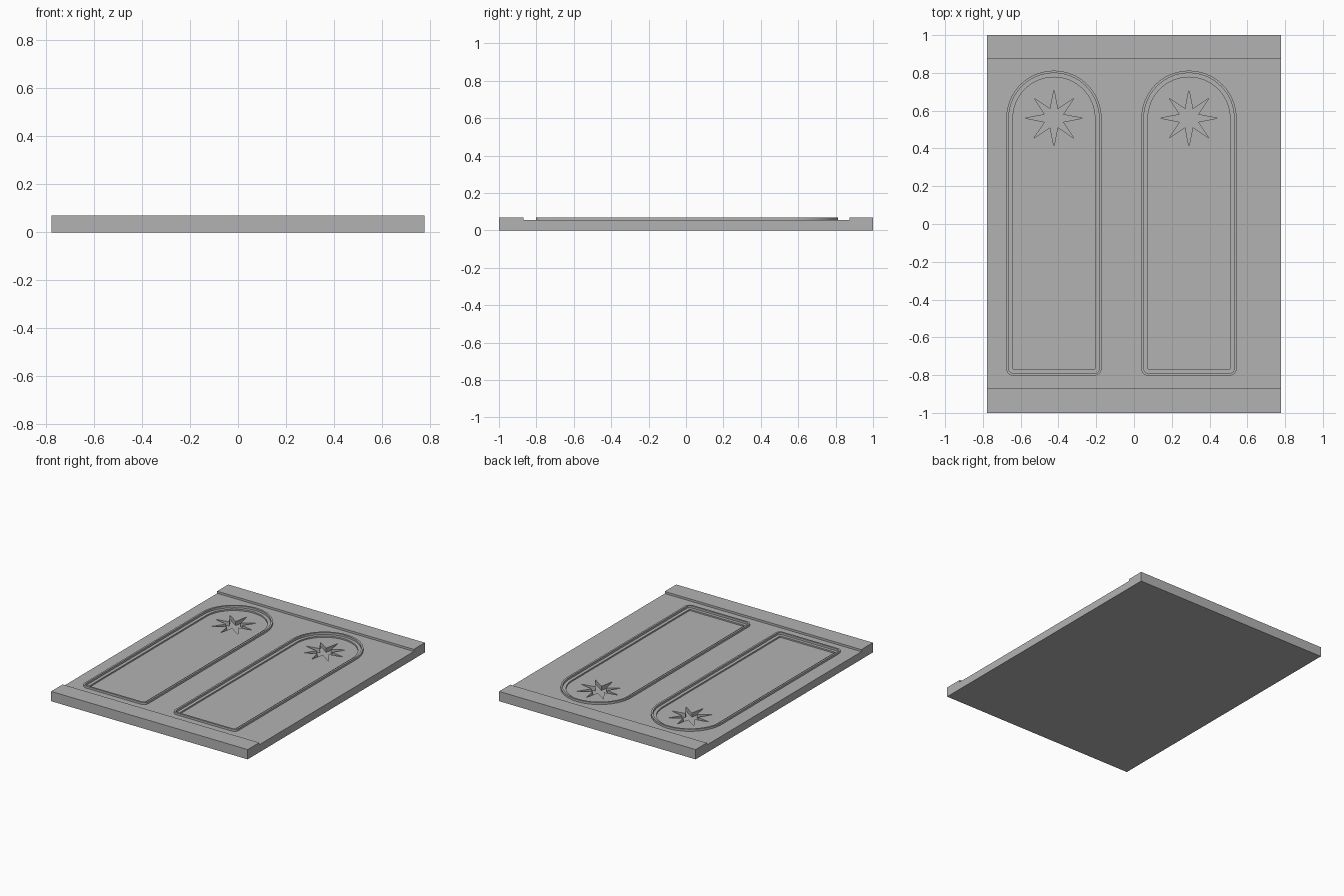
import bpy, bmesh, math

cube = bpy.data.objects.get("Cube")
if cube:
    bpy.data.objects.remove(cube, do_unlink=True)

grey = bpy.data.materials.new("plain grey")
grey.use_nodes = True
colour = (0.45, 0.45, 0.45, 1)
grey.diffuse_color = colour
grey.node_tree.nodes["Principled BSDF"].inputs["Base Color"].default_value = colour

HALF_W, BOTTOM, SPRING, ARC = 0.217, -0.767, 0.56, 32
FIELD_Z, TOP_Z, PANEL_Z, STAR_Z = 0.055, 0.07, 0.045, 0.015
PANELS = {"right": -0.424, "left": 0.291}


def finish(bm, name):
    bmesh.ops.recalc_face_normals(bm, faces=bm.faces)
    mesh = bpy.data.meshes.new(name)
    bm.to_mesh(mesh)
    bm.free()
    mesh.materials.append(grey)
    ob = bpy.data.objects.new(name, mesh)
    bpy.context.collection.objects.link(ob)
    return ob


def prism(name, points, direction):
    """Close a 3D outline and extrude it along a direction."""
    bm = bmesh.new()
    face = bm.faces.new([bm.verts.new(p) for p in points])
    new = bmesh.ops.extrude_face_region(bm, geom=[face])["geom"]
    bmesh.ops.translate(bm, vec=direction,
                        verts=[v for v in new if isinstance(v, bmesh.types.BMVert)])
    return finish(bm, name)


def arc(cx, cy, r, start, end, steps):
    return [(cx + r * math.cos(a), cy + r * math.sin(a))
            for a in (math.radians(start + (end - start) * i / steps)
                      for i in range(steps + 1))]


def arch(cx, offset=0):
    """Round-headed outline, grown outward with rounded lower corners."""
    pts = arc(cx, SPRING, HALF_W + offset, 0, 180, ARC)
    for side, start in ((-1, 180), (1, 270)):
        x = cx + side * HALF_W
        pts += arc(x, BOTTOM, offset, start, start + 90, 6) if offset else [(x, BOTTOM)]
    return pts


def cut(target, cutter):
    mod = target.modifiers.new("cut", "BOOLEAN")
    mod.operation = "DIFFERENCE"
    mod.solver = "EXACT"
    mod.object = cutter
    cutter.hide_render = True
    bpy.context.view_layer.objects.active = target
    bpy.ops.object.modifier_apply(modifier=mod.name)
    bpy.data.objects.remove(cutter, do_unlink=True)


# Slab with a raised rail across each end
section = [(-1, 0), (1, 0), (1, TOP_Z), (0.875, TOP_Z), (0.875, FIELD_Z),
           (-0.87, FIELD_Z), (-0.87, TOP_Z), (-1, TOP_Z)]
slab = prism("door_slab", [(-0.777, y, z) for y, z in section], (1.554, 0, 0))

for side, cx in PANELS.items():
    # Sunken round-headed panel
    cut(slab, prism("panel_cutter", [(x, y, PANEL_Z) for x, y in arch(cx)], (0, 0, 0.1)))

    # Eight-pointed star pocket
    star = []
    for i in range(16):
        r, a = (0.052 if i % 2 else 0.15), i * math.pi / 8
        star.append((cx + r * math.cos(a), SPRING + r * math.sin(a), STAR_Z))
    cut(slab, prism("star_cutter", star, (0, 0, 0.1)))

    # Raised moulding around the panel
    bm = bmesh.new()
    loops = [[bm.verts.new((x, y, z)) for x, y in arch(cx, offset)]
             for offset, z in ((0.035, 0.05), (0.035, TOP_Z), (0.022, TOP_Z), (0.022, 0.05))]
    for a, b in zip(loops, loops[1:] + loops[:1]):
        for i in range(len(a)):
            j = (i + 1) % len(a)
            bm.faces.new((a[i], a[j], b[j], b[i]))
    ring = finish(bm, side + "_panel_moulding")
    bpy.ops.object.select_all(action="DESELECT")
    ring.select_set(True)
    bpy.context.view_layer.objects.active = ring
    bpy.ops.object.shade_smooth_by_angle(angle=math.radians(30))
